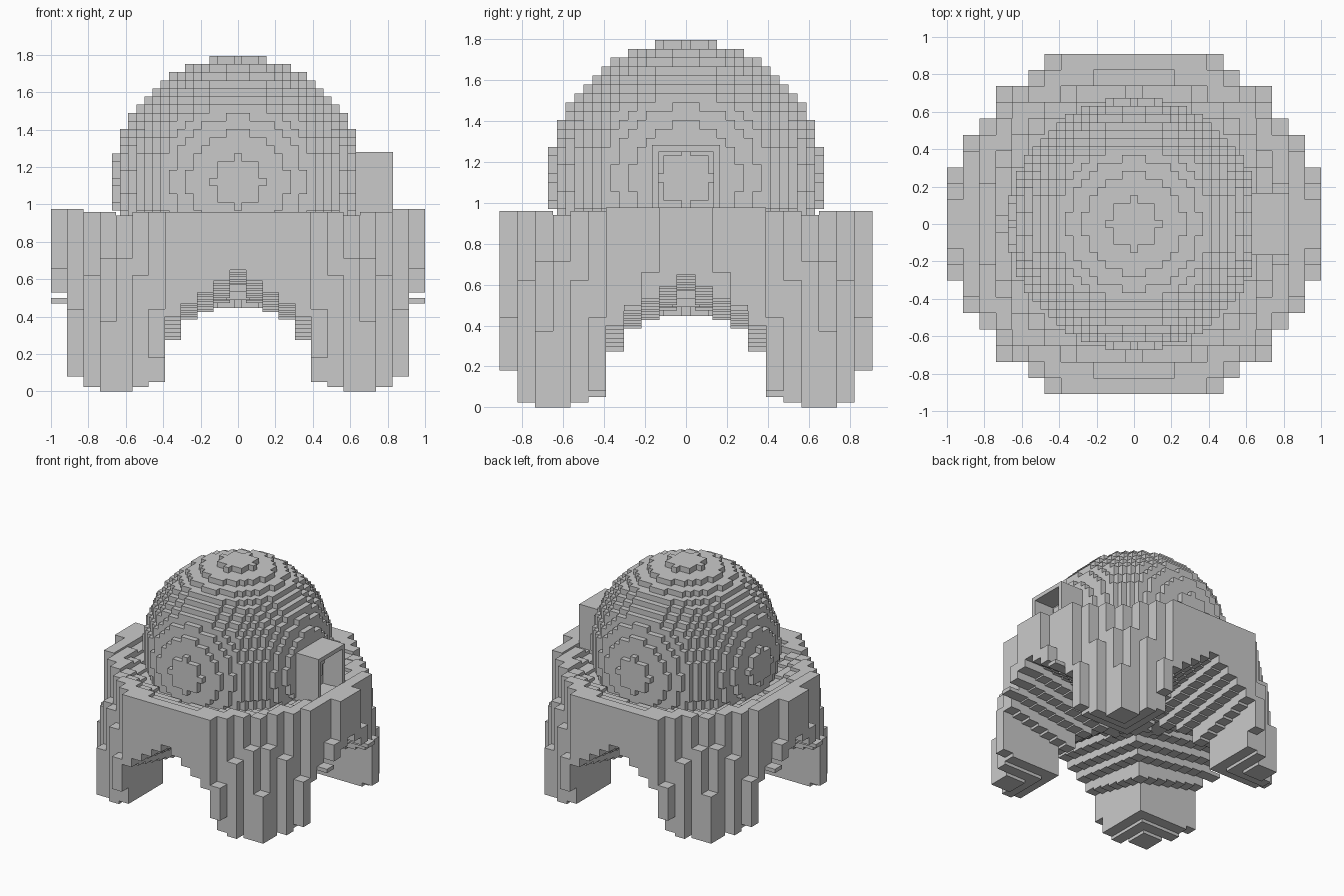
import bpy, bmesh, math

if "Cube" in bpy.data.objects:
    bpy.data.objects.remove(bpy.data.objects["Cube"])

grey = bpy.data.materials.new("stone grey")
grey.diffuse_color = (0.59, 0.59, 0.59, 1)
grey.use_nodes = True
grey.node_tree.nodes["Principled BSDF"].inputs["Base Color"].default_value = grey.diffuse_color


def finish(name, bm):
    bmesh.ops.remove_doubles(bm, verts=bm.verts, dist=1e-5)
    me = bpy.data.meshes.new(name)
    bm.to_mesh(me)
    bm.free()
    me.materials.append(grey)
    ob = bpy.data.objects.new(name, me)
    bpy.context.collection.objects.link(ob)
    return ob


def build_columns(name, cols, sx, sy):
    """Block shape from square columns: cols[(i, j)] = (bottom, top)."""
    bm = bmesh.new()

    def quad(pts):
        bm.faces.new([bm.verts.new(p) for p in pts])

    for (i, j), (b, t) in cols.items():
        x0, x1 = (i - .5) * sx, (i + .5) * sx
        y0, y1 = (j - .5) * sy, (j + .5) * sy
        quad([(x0, y0, t), (x1, y0, t), (x1, y1, t), (x0, y1, t)])
        quad([(x0, y1, b), (x1, y1, b), (x1, y0, b), (x0, y0, b)])
        sides = {(0, -1): ((x0, y0), (x1, y0)), (1, 0): ((x1, y0), (x1, y1)),
                 (0, 1): ((x1, y1), (x0, y1)), (-1, 0): ((x0, y1), (x0, y0))}
        for (di, dj), (p, q) in sides.items():
            nb, nt = cols.get((i + di, j + dj), (t, t))
            # only the parts of the side not covered by the neighbour
            for lo, hi in ((b, min(t, nb)), (max(b, nt), t)):
                if hi - lo > 1e-5:
                    quad([(*p, lo), (*q, lo), (*q, hi), (*p, hi)])
    return finish(name, bm)


# Blocky sphere: the upper half is the dome, the lower cap shows underneath
S, R2, ZC = 0.0435, 234, 1.12
ball = {}
for i in range(-15, 16):
    for j in range(-15, 16):
        d = R2 - i * i - j * j
        if d >= 0:
            h = (int(math.sqrt(d)) + .5) * S
            ball[i, j] = (ZC - h, ZC + h)
build_columns("dome", ball, S, S)

# Base: round block plan, crossing stepped arches and four flared corner legs
ROW_HALF = [11, 11, 11, 11, 10, 10, 9, 8, 8, 6, 5]
ARCH = [.65, .59, .53, .47, .40]
SLOPE = [.013, .013, .013, .012, .021]
base = {}
for j in range(-10, 11):
    for i in range(-ROW_HALF[abs(j)], ROW_HALF[abs(j)] + 1):
        u, v = abs(i), abs(j)
        m, far, r = min(u, v), max(u, v), math.hypot(u, v)
        if m < 5:
            bottom = ARCH[m] - max(0, 10 - far) * SLOPE[m]
        else:
            bottom = max(0, .05 - .025 * (m - 5))
            bottom += .03 if u == 10 else .13 if v == 10 else 0
        # rim steps down inwards to the dome
        top = (.975 if u >= 10 else .96 if r > 9.4 else .935 if r > 8.7
               else .91 if r > 8 else .885)
        if m >= 7:
            top -= .02
        if m >= 5 and r > 10.5:      # outer corner blocks stop lower: flare
            top = .63 - (r - 10.8) * .5
        if u == 11 and v >= 2:       # low blocks beside the side panels
            top = .66 if v == 2 else .5
        base[i, j] = (bottom, top)
build_columns("base_with_legs", base, 2 / 23, 1.82 / 21)

# Square open port on the right side
bm = bmesh.new()
bmesh.ops.create_cube(bm, size=1)
for v in bm.verts:
    v.co = (.69 + v.co.x * .28, v.co.y * .33, 1.09 + v.co.z * .38)
front = max(bm.faces, key=lambda f: f.calc_center_median().x)
bmesh.ops.inset_region(bm, faces=[front], thickness=.045)
back = bmesh.ops.extrude_face_region(bm, geom=[front])["geom"]
bmesh.ops.delete(bm, geom=[front], context='FACES_ONLY')
bmesh.ops.translate(bm, vec=(-.17, 0, 0),
                    verts=[g for g in back if isinstance(g, bmesh.types.BMVert)])
finish("side_port", bm)
